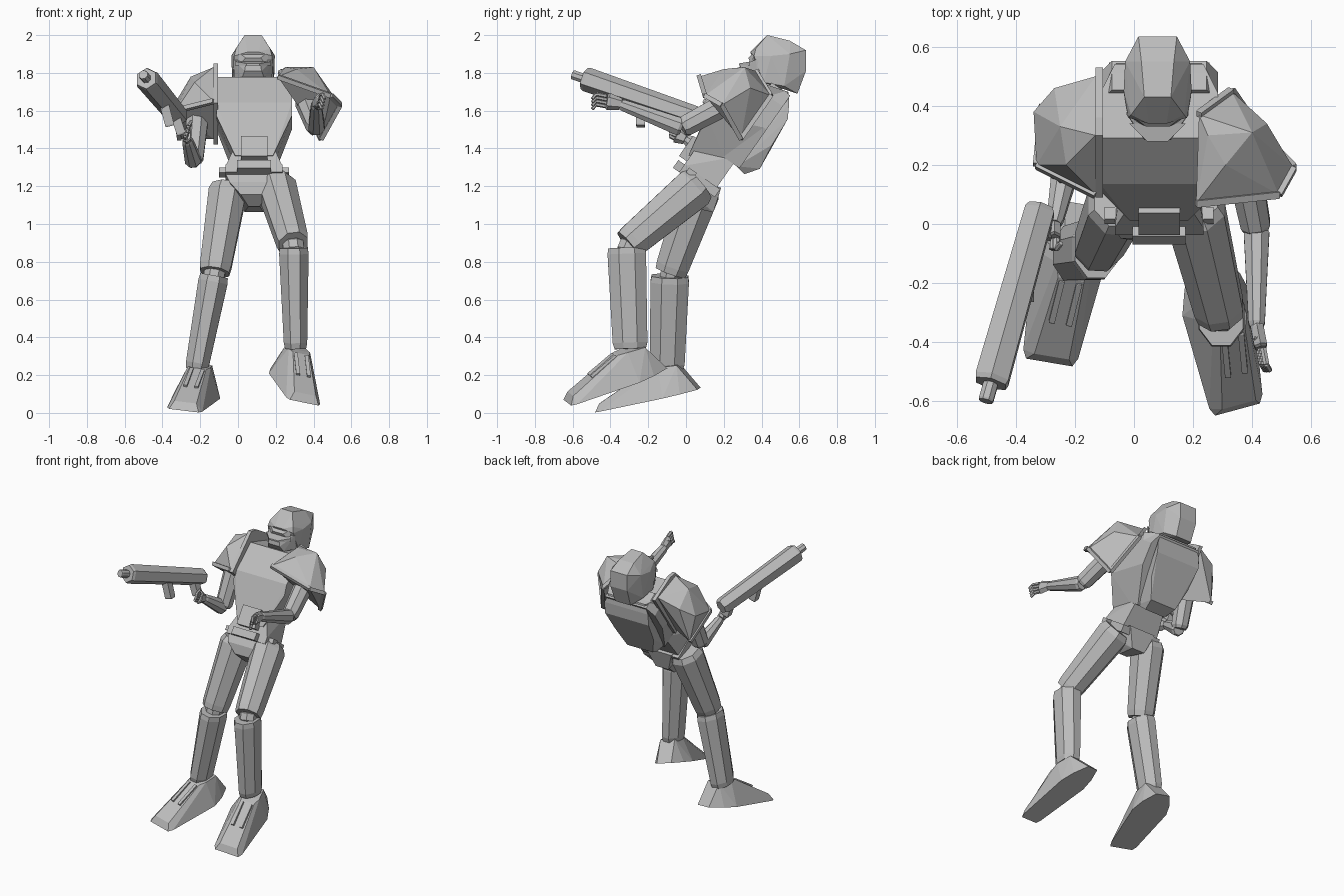
import bpy, bmesh, math
from mathutils import Vector, Matrix

if "Cube" in bpy.data.objects:
    bpy.data.objects.remove(bpy.data.objects["Cube"])

COLOUR = (.5, .5, .5, 1)
grey = bpy.data.materials.new("armour_grey")
grey.use_nodes = True
grey.diffuse_color = COLOUR
for node in grey.node_tree.nodes:
    if node.type == "BSDF_PRINCIPLED":
        node.inputs["Base Color"].default_value = COLOUR


def finish(name, bm):
    bmesh.ops.recalc_face_normals(bm, faces=bm.faces)
    mesh = bpy.data.meshes.new(name)
    bm.to_mesh(mesh)
    bm.free()
    mesh.materials.append(grey)
    part = bpy.data.objects.new(name, mesh)
    bpy.context.collection.objects.link(part)


def frame(location, yaw=0, pitch=0, roll=0):
    """Local axes for a tilted group of parts, angles in degrees."""
    matrix = Matrix.Translation(location)
    for angle, axis in ((yaw, "Z"), (pitch, "X"), (roll, "Y")):
        matrix = matrix @ Matrix.Rotation(math.radians(angle), 4, axis)
    return matrix


def hull(name, corners, axes=Matrix()):
    """Faceted block wrapped around a few corners."""
    bm = bmesh.new()
    for corner in corners:
        bm.verts.new(axes @ Vector(corner))
    bmesh.ops.convex_hull(bm, input=bm.verts)
    inside = [vert for vert in bm.verts if not vert.link_faces]
    bmesh.ops.delete(bm, geom=inside, context="VERTS")
    finish(name, bm)


def block(name, axes, corners):
    """Hull mirrored across the local x = 0 plane; corners give half widths."""
    hull(name, [(side * w, y, z) for w, y, z in corners for side in (-1, 1)], axes)


def box(name, axes, across, depth, height):
    """Box spanning a low and a high value on each local axis."""
    hull(name, [(x, y, z) for x in across for y in depth for z in height], axes)


def limb(name, a, b, start, end, sides=8, first=.8, last=.8):
    """Tapered tube; start and end are (half width, half depth), first and last shrink the caps."""
    a, b, start, end = Vector(a), Vector(b), Vector(start), Vector(end)
    along = (b - a).normalized()
    right = Vector((1, 0, 0))
    right = (right - along * right.dot(along)).normalized()
    deep = along.cross(right)
    inset = min(start.length / (b - a).length / 4, .1)
    rings = [(0, start * first), (inset, start), (1 - inset, end), (1, end * last)]
    bm = bmesh.new()
    loops = []
    for fraction, size in rings:
        centre = a.lerp(b, fraction)
        size = size / math.cos(math.pi / sides)
        turns = [(i + .5) * math.tau / sides for i in range(sides)]
        loops.append([bm.verts.new(centre + right * size.x * math.cos(turn) + deep * size.y * math.sin(turn))
                      for turn in turns])
    for low, high in zip(loops, loops[1:]):
        for i in range(sides):
            bm.faces.new((low[i - 1], low[i], high[i], high[i - 1]))
    bm.faces.new(loops[0])
    bm.faces.new(loops[-1])
    finish(name, bm)


def rod(name, a, b, radius, sides=6):
    limb(name, a, b, (radius, radius), (radius, radius), sides, first=.9, last=.9)


def leg(side, hip, knee, ankle):
    hip, knee, ankle = Vector(hip), Vector(knee), Vector(ankle)
    limb(side + "_thigh", hip, hip.lerp(knee, .98), (.1, .11), (.083, .088), first=.85, last=.93)
    rod(side + "_knee", hip.lerp(knee, .94), knee.lerp(ankle, .06), .055, sides=8)
    limb(side + "_shin", knee.lerp(ankle, .02), ankle, (.078, .102), (.062, .092), first=.95, last=.9)


def foot(side, axes):
    """Wedge boot with a flat sole, sloping instep and two slats."""
    sole = [(.08, -.28, 0), (.095, -.25, 0), (.125, .1, 0), (.1, .19, 0), (.05, .28, 0)]
    instep = [(.06, -.25, .04), (.05, -.05, .1)]
    collar = [(.045, .05, .16), (.06, .1, .16), (.05, .2, .15)]
    block(side + "_foot", axes, sole + instep + collar)
    for x in (-.03, .03):
        top = Vector((x, .04, .155))
        rod(side + "_instep_slat", axes @ top, axes @ (top - Vector((0, .16, .06))), .01, sides=4)


def arm(side, shoulder, elbow, wrist):
    elbow = Vector(elbow)
    joint = Vector((.04, 0, 0))
    limb(side + "_upper_arm", shoulder, elbow, (.06, .06), (.05, .055))
    rod(side + "_elbow", elbow - joint, elbow + joint, .04, sides=8)
    limb(side + "_forearm", elbow, wrist, (.043, .048), (.028, .03))


def hand(side, wrist, reach, curl):
    """Palm, four bent fingers and a thumb pointing along reach."""
    wrist, reach, curl = Vector(wrist), Vector(reach), Vector(curl)
    knuckles = wrist + reach
    limb(side + "_palm", wrist, knuckles, (.022, .028), (.022, .04), sides=6)
    for i in range(4):
        start = knuckles + Vector((.005, 0, .018)) * (i - 1.5)
        middle = start + reach * .7
        rod(side + "_finger", start, middle, .01)
        rod(side + "_fingertip", middle, middle + curl, .008)
    thumb = wrist + reach * .4
    rod(side + "_thumb", thumb, thumb + reach * .5 - curl, .01)


def shoulder_pad(side, centre, rim, crown, lipped):
    """Faceted dome with a raised lip along the first rim edges."""
    axes = frame(centre)
    hull(side + "_shoulder_pad", rim + crown, axes)
    for a, b in zip(rim[:lipped], rim[1:lipped]):
        rod(side + "_pad_lip", axes @ Vector(a), axes @ Vector(b), .012, sides=4)


# Legs and feet
leg("left", hip=(.2, .07, 1.21), knee=(.295, -.315, .885), ankle=(.305, -.295, .34))
leg("right", hip=(-.05, .08, 1.2), knee=(-.125, -.085, .735), ankle=(-.22, -.1, .23))
foot("left", frame((.3, -.37, .15), yaw=11, pitch=20, roll=12))
foot("right", frame((-.235, -.2, .07), yaw=-11, pitch=12, roll=7))

# Hips and waist, leaning back with the torso
torso = frame((.085, .07, 1.2), pitch=-35)
block("pelvis", torso, [(.15, -.11, 0), (.13, -.11, -.05), (.07, -.08, -.11), (.03, 0, -.13),
                        (.05, .14, -.07), (.1, .1, .06)])
box("belt", torso, (-.15, .15), (-.13, .1), (0, .05))
box("belt_plate", torso, (-.09, .09), (-.17, -.1), (0, .05))
block("waist", torso, [(.15, -.13, .04), (.14, .08, .04), (.09, -.13, .2), (.11, .08, .25)])
box("buckle_box", torso, (-.07, .07), (-.18, -.1), (.07, .2))
for side in (-1, 1):
    box("hip_tab", torso, (side * .14, side * .185), (-.1, -.05), (.02, .05))

# Chest and backpack
block("chest", torso, [(.2, -.15, .6), (.2, -.2, .4), (.2, -.18, .33), (.1, -.14, .1),
                       (.2, 0, .65), (.15, .1, .68), (.2, .1, .45), (.1, .07, .17)])
block("backpack_rim", torso, [(w, y, z) for w, z in ((.16, .67), (.2, .6), (.2, .45), (.12, .2))
                              for y in (0, .12)])
block("backpack", torso, [(.14, .1, .68), (.17, .14, .63), (.17, .18, .56), (.15, .19, .4),
                          (.1, .21, .26), (.08, .16, .19), (.11, .1, .2)])

# Neck and helmet
head = frame((.08, .47, 1.83))
rod("neck", torso @ Vector((0, 0, .55)), head.translation, .08, sides=8)
block("helmet", head, [(.045, -.04, .17), (.055, .08, .14), (.065, .165, .09), (.065, .165, -.02),
                       (.06, .12, -.14), (.11, .08, .07), (.115, -.02, .06), (.11, .05, -.1),
                       (.09, -.1, .1), (.03, -.13, .08), (.1, -.11, .06), (.11, -.06, -.08)])
block("face_plate", head, [(.08, -.11, .08), (.04, -.14, .05), (.08, -.12, 0), (.07, 0, 0)])
block("jaw", head, [(.105, -.1, .04), (.04, -.18, .01), (.045, -.185, -.02), (.06, -.16, -.06),
                    (.1, -.09, -.06), (.1, 0, -.08), (.1, 0, .03)])
block("mouth_band", head, [(.095, -.13, .03), (.035, -.19, .02), (.035, -.19, .01), (.095, -.13, .01)])

# Shoulder armour
shoulder_pad("left", (.35, .25, 1.7),
             rim=[(-.14, -.18, .08), (.14, -.15, -.02), (.19, -.06, -.07), (.09, .04, -.25),
                  (-.02, .2, -.02), (-.13, .12, .11)],
             crown=[(-.1, .05, .13), (.05, .06, .13), (.1, .09, .02), (-.04, -.05, .12)], lipped=6)
shoulder_pad("right", (-.23, .3, 1.65),
             rim=[(.1, -.2, 0), (-.1, -.1, -.05), (-.08, .1, -.2), (.1, 0, -.2), (.1, .2, .1), (.1, 0, .18)],
             crown=[(-.02, .03, .13), (-.11, .08, -.02), (-.04, .16, .04), (0, -.1, .1)], lipped=3)
hull("right_pad_plate", [(x, y, z) for x in (-.13, -.105)
                         for y, z in ((.3, 1.85), (.36, 1.84), (.53, 1.74), (.3, 1.42), (.09, 1.64))])

# Arms and hands
arm("left", shoulder=(.36, .26, 1.66), elbow=(.415, -.02, 1.51), wrist=(.415, -.35, 1.635))
arm("right", shoulder=(-.21, .28, 1.62), elbow=(-.235, .17, 1.33), wrist=(-.27, 0, 1.45))
hand("left", wrist=(.415, -.34, 1.635), reach=(.015, -.08, .015), curl=(.012, -.02, -.025))
hand("right", wrist=(-.27, 0, 1.45), reach=(0, -.05, .025), curl=(.015, .02, .025))

# Rifle: long body, muzzle, magazine and grip
rear, front = Vector((-.315, .06, 1.565)), Vector((-.485, -.54, 1.77))
limb("rifle_body", rear, front, (.05, .048), (.057, .056), sides=6, last=.9)
rod("rifle_muzzle", front, rear.lerp(front, 1.1), .025, sides=8)
for name, place, drop in (("magazine", .5, .15), ("grip", .14, .12)):
    mount = rear.lerp(front, place)
    rod("rifle_" + name, mount, mount + Vector((.04, 0, -drop)), .024, sides=4)
